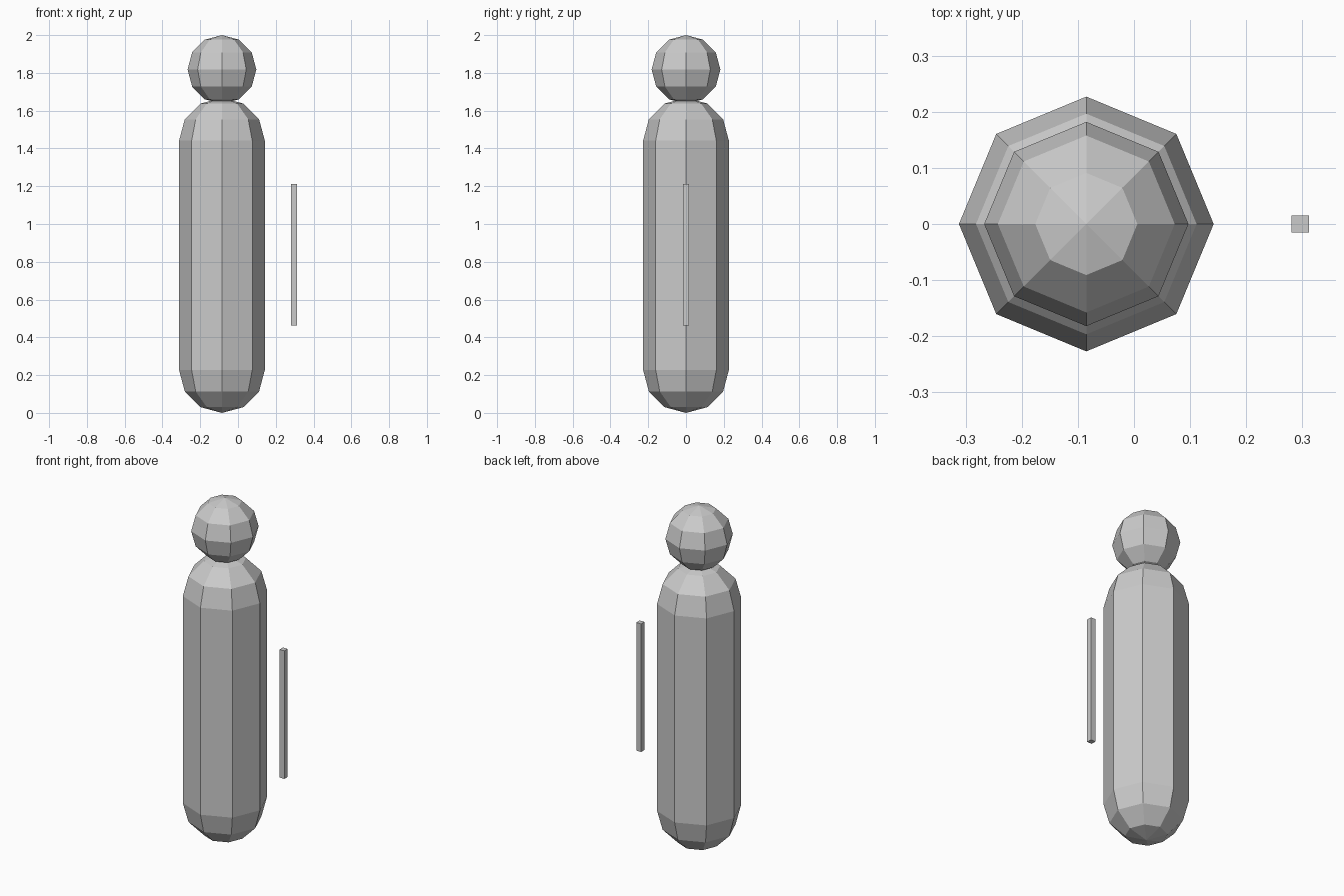
import bpy, bmesh
from mathutils import Vector

if "Cube" in bpy.data.objects:
    bpy.data.objects.remove(bpy.data.objects["Cube"])

CX = -0.085  # figure axis


def capsule(name, radius, low, high):
    """Eight-sided sphere from low to high, stretched at its equator if longer than its diameter."""
    bm = bmesh.new()
    bmesh.ops.create_uvsphere(bm, u_segments=8, v_segments=6, radius=radius)
    stretch = (high - low) - 2 * radius
    if stretch > 1e-4:
        # split at the equator and pull the two halves apart
        ring = [e for e in bm.edges if all(abs(v.co.z) < 1e-4 for v in e.verts)]
        bmesh.ops.split_edges(bm, edges=ring)
        for v in {v for f in bm.faces if f.calc_center_median().z > 0 for v in f.verts}:
            v.co.z += stretch
        rims = [e for e in bm.edges if e.is_boundary]
        bmesh.ops.bridge_loops(bm, edges=rims)
    bmesh.ops.translate(bm, verts=bm.verts, vec=Vector((CX, 0, low + radius)))
    bmesh.ops.recalc_face_normals(bm, faces=bm.faces)
    mesh = bpy.data.meshes.new(name)
    bm.to_mesh(mesh)
    bm.free()
    obj = bpy.data.objects.new(name, mesh)
    bpy.context.collection.objects.link(obj)
    return obj


# Rounded body and round head
capsule("body", 0.227, 0.0, 1.668)
capsule("head", 0.182, 1.636, 2.0)

# Thin upright stick floating beside the body
bpy.ops.mesh.primitive_cube_add(size=1, location=(0.296, 0, 0.8375))
stick = bpy.context.object
stick.name = "stick"
stick.scale = (0.031, 0.031, 0.751)
